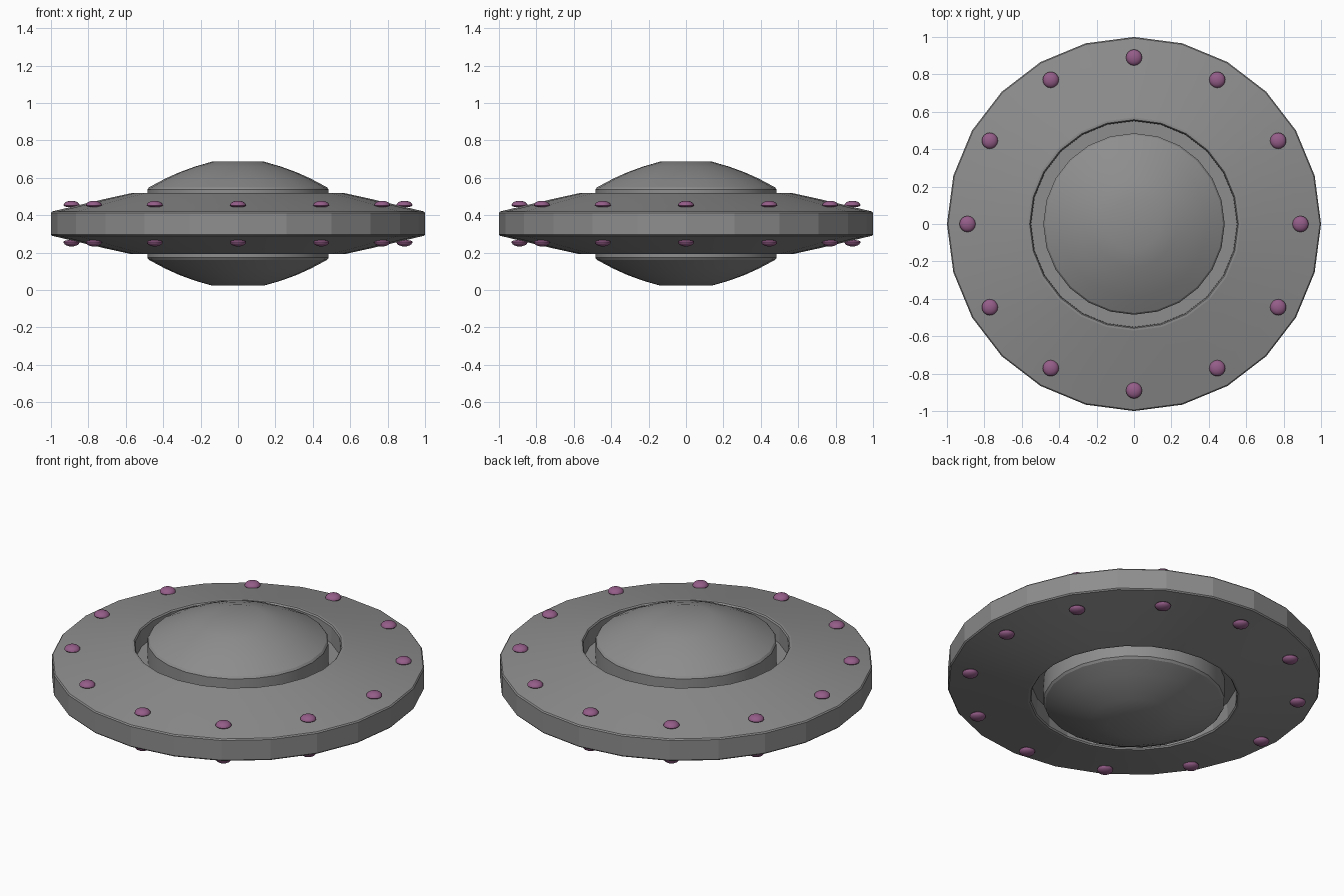
import bpy, bmesh, math

if "Cube" in bpy.data.objects:
    bpy.data.objects.remove(bpy.data.objects["Cube"])

SIDES = 24
MID = 0.355  # height of the mirror plane


def material(name, color):
    mat = bpy.data.materials.new(name)
    mat.diffuse_color = color
    mat.use_nodes = True
    mat.node_tree.nodes["Principled BSDF"].inputs["Base Color"].default_value = mat.diffuse_color
    return mat


def lathe(name, profile, flip, mat, angle):
    """Spin (radius, height above mid plane) points around z; flip mirrors it downward."""
    bm = bmesh.new()
    s = -1 if flip else 1
    rings = []
    for r, h in profile:
        if r == 0:
            rings.append([bm.verts.new((0, 0, MID + s * h))])
        else:
            rings.append([bm.verts.new((r * math.cos(a), r * math.sin(a), MID + s * h))
                          for a in (2 * math.pi * i / SIDES for i in range(SIDES))])
    for lo, hi in zip(rings, rings[1:]):
        for i in range(SIDES):
            j = (i + 1) % SIDES
            if len(hi) == 1:
                bm.faces.new((lo[i], lo[j], hi[0]))
            else:
                bm.faces.new((lo[i], lo[j], hi[j], hi[i]))
    if flip:
        bmesh.ops.reverse_faces(bm, faces=bm.faces[:])
    return finish(name, bm, mat, angle)


def finish(name, bm, mat, angle):
    mesh = bpy.data.meshes.new(name)
    bm.to_mesh(mesh)
    bm.free()
    mesh.materials.append(mat)
    ob = bpy.data.objects.new(name, mesh)
    bpy.context.collection.objects.link(ob)
    bpy.ops.object.select_all(action='DESELECT')
    ob.select_set(True)
    bpy.context.view_layer.objects.active = ob
    bpy.ops.object.shade_smooth_by_angle(angle=math.radians(angle))
    return ob


purple = material("purple_light", (0.30, 0.11, 0.25, 1))
metal = material("dark_metal", (0.27, 0.27, 0.27, 1))

# Half profiles: rim, sloping deck, recessed groove; and the shallow dome
deck = [(1.0, 0), (1.0, 0.058), (0.994, 0.065), (0.88, 0.092), (0.72, 0.130),
        (0.57, 0.163), (0.558, 0.163), (0.552, 0.155), (0.55, 0.06), (0.47, 0.06)]
dome = [(0.485, 0.06), (0.485, 0.182), (0.476, 0.194), (0.39, 0.240), (0.315, 0.274),
        (0.23, 0.305), (0.14, 0.331), (0, 0.331)]

for side, flip in (("upper", False), ("lower", True)):
    lathe(side + "_hull", deck, flip, metal, 12)
    lathe(side + "_dome", dome, flip, metal, 25)

    # Ring of twelve low domed lights with a shallower inner half
    sign = -1 if flip else 1
    for k in range(12):
        a = math.radians(30 * k)
        bm = bmesh.new()
        bmesh.ops.create_uvsphere(bm, u_segments=16, v_segments=10, radius=0.043)
        for v in bm.verts:
            v.co.z *= 0.56 if v.co.z * sign > 0 else 0.25
        bmesh.ops.translate(bm, verts=bm.verts, vec=(
            0.89 * math.cos(a), 0.89 * math.sin(a), MID + sign * 0.098))
        finish(f"{side}_light_{k + 1}", bm, purple, 40)
